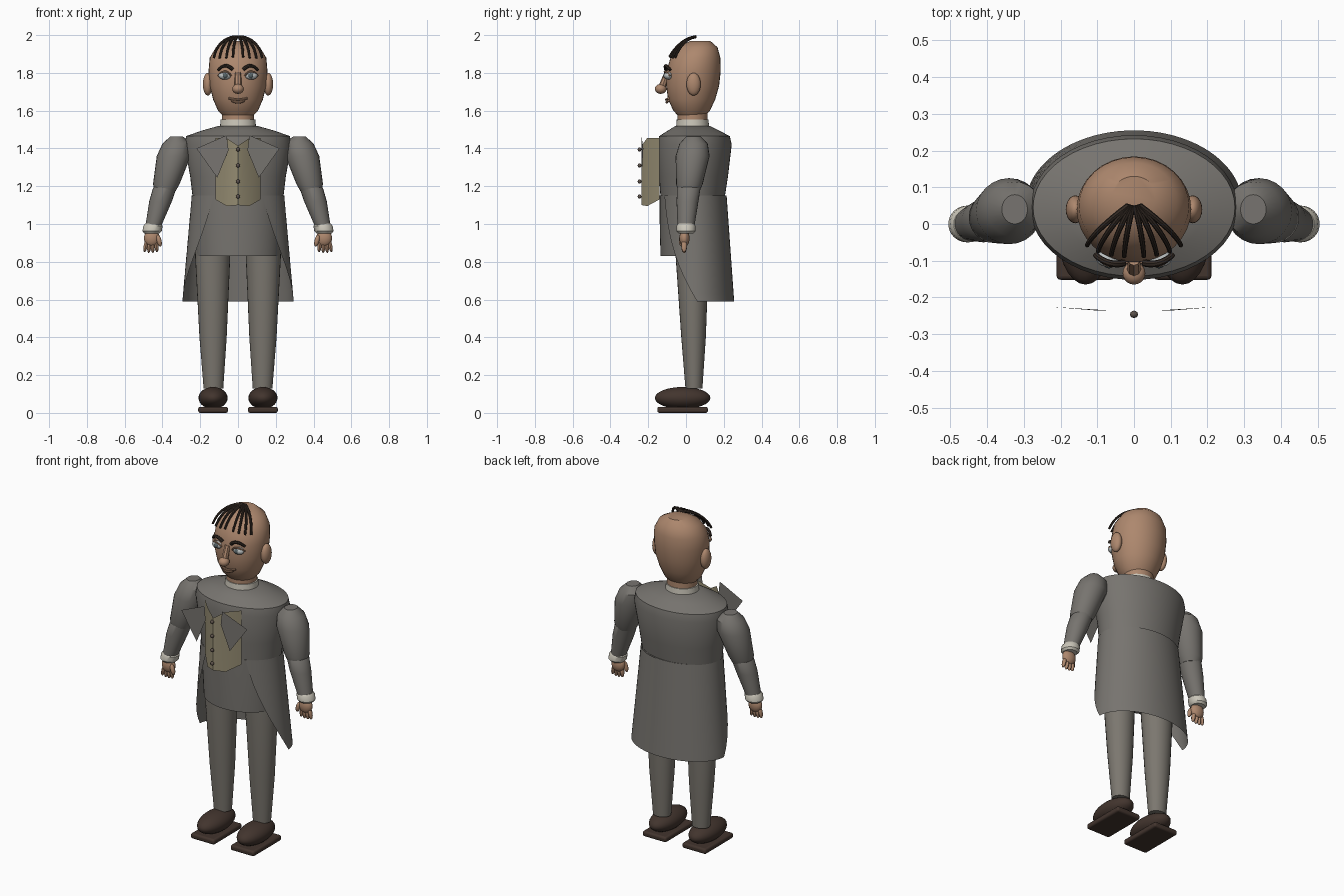
import bpy, bmesh, math
from mathutils import Vector, Matrix

if "Cube" in bpy.data.objects:
    bpy.data.objects.remove(bpy.data.objects["Cube"])

COLORS = {
    "jacket_grey": (0.185, 0.175, 0.16),
    "trouser_grey": (0.20, 0.185, 0.16),
    "skin": (0.42, 0.245, 0.155),
    "waistcoat_khaki": (0.32, 0.28, 0.18),
    "linen_white": (0.60, 0.57, 0.49),
    "shoe_brown": (0.055, 0.035, 0.027),
    "hair_brown": (0.035, 0.024, 0.018),
    "eye_grey": (0.50, 0.53, 0.53),
    "iris_slate": (0.09, 0.12, 0.13),
    "button_brown": (0.11, 0.085, 0.07),
}
MATS = {}
for key, c in COLORS.items():
    MATS[key] = bpy.data.materials.new(key)
    MATS[key].diffuse_color = (*c, 1)


def finish(name, bm, mat, normals=True):
    if normals:
        bmesh.ops.recalc_face_normals(bm, faces=bm.faces[:])
    me = bpy.data.meshes.new(name)
    bm.to_mesh(me)
    bm.free()
    me.materials.append(MATS[mat])
    ob = bpy.data.objects.new(name, me)
    bpy.context.collection.objects.link(ob)
    return ob


def loft(name, rings, mat, n=32):
    """Closed skin over elliptical rings (cx, cy, cz, rx, ry)."""
    bm = bmesh.new()
    loops = []
    for cx, cy, cz, rx, ry in rings:
        loops.append([bm.verts.new((cx + rx * math.cos(2 * math.pi * i / n),
                                    cy + ry * math.sin(2 * math.pi * i / n), cz))
                      for i in range(n)])
    for a, b in zip(loops, loops[1:]):
        for i in range(n):
            j = (i + 1) % n
            bm.faces.new((a[i], a[j], b[j], b[i]))
    bm.faces.new(loops[0])
    bm.faces.new(loops[-1])
    return finish(name, bm, mat)


def ball(name, loc, radii, mat, tilt=0.0, u=20, v=12):
    bm = bmesh.new()
    m = Matrix.Translation(loc) @ Matrix.Rotation(tilt, 4, 'Y') @ Matrix.Diagonal((*radii, 1))
    bmesh.ops.create_uvsphere(bm, u_segments=u, v_segments=v, radius=1, matrix=m)
    return finish(name, bm, mat)


def tube(name, pts, r, mat, tip=1.0):
    """Smooth tapering tube through three control points."""
    cu = bpy.data.curves.new(name, 'CURVE')
    cu.dimensions = '3D'
    cu.bevel_depth = r
    cu.bevel_resolution = 2
    cu.use_fill_caps = True
    a, b, c = map(Vector, pts)
    sp = cu.splines.new('POLY')
    sp.points.add(8)
    for i, p in enumerate(sp.points):
        t = i / 8
        q = a * (1 - t) ** 2 + (2 * b - (a + c) / 2) * 2 * t * (1 - t) + c * t * t
        p.co = (*q, 1)
        p.radius = 1 + (tip - 1) * t
    ob = bpy.data.objects.new(name, cu)
    bpy.context.collection.objects.link(ob)
    cu.materials.append(MATS[mat])
    bpy.ops.object.select_all(action='DESELECT')
    ob.select_set(True)
    bpy.context.view_layer.objects.active = ob
    bpy.ops.object.convert(target='MESH')
    return ob


# Jacket body and the hip section under it
loft("jacket_body", [(0, .035, 1.14, .24, .17), (0, .04, 1.25, .253, .182),
                     (0, .045, 1.42, .283, .197), (0, .045, 1.465, .275, .187),
                     (0, .04, 1.495, .19, .135), (0, .035, 1.52, .10, .09)], "jacket_grey", 48)
loft("jacket_hips", [(0, .035, .83, .222, .17), (0, .035, 1.0, .232, .174),
                     (0, .035, 1.15, .238, .174)], "jacket_grey", 48)

# Coat tails: open shell with a front edge swept backwards
bm = bmesh.new()
ROWS, COLS = 14, 40
grid = []
for r in range(ROWS + 1):
    t = r / ROWS
    half = math.radians(148 - 28 * t - 32 * t * t)
    rx, ry, cy = .245 + .05 * t, .178 + .025 * t, .037 + .015 * t
    row = []
    for c in range(COLS + 1):
        a = half * (2 * c / COLS - 1)
        row.append(bm.verts.new((rx * math.sin(a), cy + ry * math.cos(a), 1.15 - .56 * t)))
    grid.append(row)
for r in range(ROWS):
    for c in range(COLS):
        bm.faces.new((grid[r][c], grid[r][c + 1], grid[r + 1][c + 1], grid[r + 1][c]))
finish("coat_tails", bm, "jacket_grey")

# Waistcoat panel bowed forward, with dipped neckline and pointed hem
bm = bmesh.new()
cols = []
for x, y, lo, hi in [(-.12, -.14, 1.13, 1.455), (-.06, -.205, 1.095, 1.455), (0, -.236, 1.10, 1.415),
                     (.06, -.205, 1.095, 1.455), (.12, -.14, 1.13, 1.455)]:
    cols.append((bm.verts.new((x, y, lo)), bm.verts.new((x, y, hi))))
for a, b in zip(cols, cols[1:]):
    bm.faces.new((a[0], b[0], b[1], a[1]))
finish("waistcoat", bm, "waistcoat_khaki", False)
for z in (1.395, 1.31, 1.225, 1.145):
    ball("waistcoat_button", (0, -.246, z), (.011, .010, .011), "button_brown", 0, 12, 8)

# Neck, shirt collar and head
loft("neck", [(0, .035, 1.52, .085, .08), (0, .035, 1.60, .085, .08)], "skin")
loft("shirt_collar", [(0, .035, 1.505, .096, .088), (0, .035, 1.553, .092, .084)], "linen_white")
loft("head", [(0, .03, 1.562, .068, .062), (0, .03, 1.60, .106, .097), (0, .03, 1.66, .132, .125),
              (0, .035, 1.73, .150, .140), (0, .04, 1.81, .156, .144), (0, .05, 1.88, .150, .132),
              (0, .062, 1.935, .117, .105), (0, .075, 1.968, .06, .055)], "skin")

# Nose and mouth
ball("nose_tip", (0, -.134, 1.715), (.031, .031, .026), "skin")
tube("nose_bridge", [(0, -.098, 1.80), (0, -.112, 1.765), (0, -.128, 1.722)], .016, "skin", 1.2)
tube("upper_lip", [(-.048, -.092, 1.666), (0, -.106, 1.658), (.048, -.092, 1.666)], .006, "skin")
tube("lower_lip", [(-.034, -.092, 1.655), (0, -.102, 1.644), (.034, -.092, 1.655)], .007, "skin")

for s, side in ((-1, "left"), (1, "right")):
    # Face
    ball(side + "_ear", (s * .160, .04, 1.74), (.026, .038, .06), "skin")
    ball(side + "_eye", (s * .070, -.094, 1.785), (.033, .023, .021), "eye_grey")
    ball(side + "_iris", (s * .068, -.111, 1.785), (.013, .010, .014), "iris_slate", 0, 14, 8)
    tube(side + "_eyelid", [(s * .036, -.104, 1.785), (s * .07, -.112, 1.808),
                            (s * .104, -.084, 1.785)], .005, "skin")
    tube(side + "_eyebrow", [(s * .028, -.106, 1.818), (s * .068, -.106, 1.838),
                             (s * .105, -.084, 1.815)], .010, "hair_brown", .8)

    # Hair strands fanned over the brow
    for x, y, z in ((.027, -.088, 1.885), (.062, -.084, 1.88), (.098, -.074, 1.878), (.128, -.058, 1.88)):
        tube(side + "_hair_strand", [(s * x * .12, .05, 1.991), (s * x * .70, (y + .04) / 2 - .002, 1.958),
                                     (s * x, y, z)], .0085, "hair_brown", .75)

    # Lapel
    bm = bmesh.new()
    bm.faces.new([bm.verts.new((s * x, y, z)) for x, y, z in
                  ((.06, -.236, 1.47), (.22, -.226, 1.40), (.11, -.235, 1.245), (.05, -.236, 1.39))])
    finish(side + "_lapel", bm, "jacket_grey", False)

    # Sleeves
    loft(side + "_upper_sleeve", [(s * .385, .015, 1.175, .055, .058), (s * .38, .018, 1.21, .070, .070),
                                  (s * .34, .035, 1.36, .090, .090), (s * .325, .04, 1.425, .075, .075),
                                  (s * .325, .04, 1.462, .035, .04)], "jacket_grey", 24)
    loft(side + "_lower_sleeve", [(s * .448, 0, .99, .042, .045), (s * .41, .008, 1.12, .060, .058),
                                  (s * .388, .015, 1.19, .062, .062), (s * .385, .018, 1.215, .045, .045)],
         "jacket_grey", 24)
    loft(side + "_cuff", [(s * .456, 0, .950, .040, .040), (s * .455, 0, .962, .051, .050),
                          (s * .450, 0, .990, .051, .050), (s * .449, 0, 1.002, .042, .042)],
         "linen_white", 24)

    # Hand
    ball(side + "_palm", (s * .456, -.008, .925), (.042, .027, .045), "skin")
    for i in range(4):
        ball(side + "_finger", (s * (.432 + .019 * i), -.01, .884 - .004 * (i in (1, 2))),
             (.0105, .015, .034), "skin", -s * (i - 1) * .1, 12, 8)
    ball(side + "_thumb", (s * .418, -.024, .912), (.013, .014, .032), "skin", s * .25, 12, 8)

    # Trouser leg
    loft(side + "_trouser_leg", [(s * .13, .042, .13, .052, .045), (s * .132, .04, .40, .072, .065),
                                 (s * .134, .033, .83, .093, .088), (s * .13, .033, .95, .09, .09)],
         "trouser_grey", 28)

    # Shoe and rounded sole
    ball(side + "_shoe", (s * .132, -.018, .079), (.077, .147, .058), "shoe_brown", 0, 28, 16)
    bm = bmesh.new()
    bmesh.ops.create_cube(bm, size=1, matrix=Matrix.Translation((s * .132, -.018, .016))
                          @ Matrix.Diagonal((.158, .268, .032, 1)))
    sole = finish(side + "_sole", bm, "shoe_brown")
    bev = sole.modifiers.new("round", 'BEVEL')
    bev.width, bev.segments = .011, 3

# Soft shading with crisp edges
bpy.ops.object.select_all(action='SELECT')
bpy.context.view_layer.objects.active = bpy.data.objects["head"]
bpy.ops.object.shade_smooth_by_angle(angle=math.radians(35))

for m in bpy.data.materials:
    if m.users and not m.is_grease_pencil:
        m.use_nodes = True
        m.node_tree.nodes["Principled BSDF"].inputs["Base Color"].default_value = m.diffuse_color
